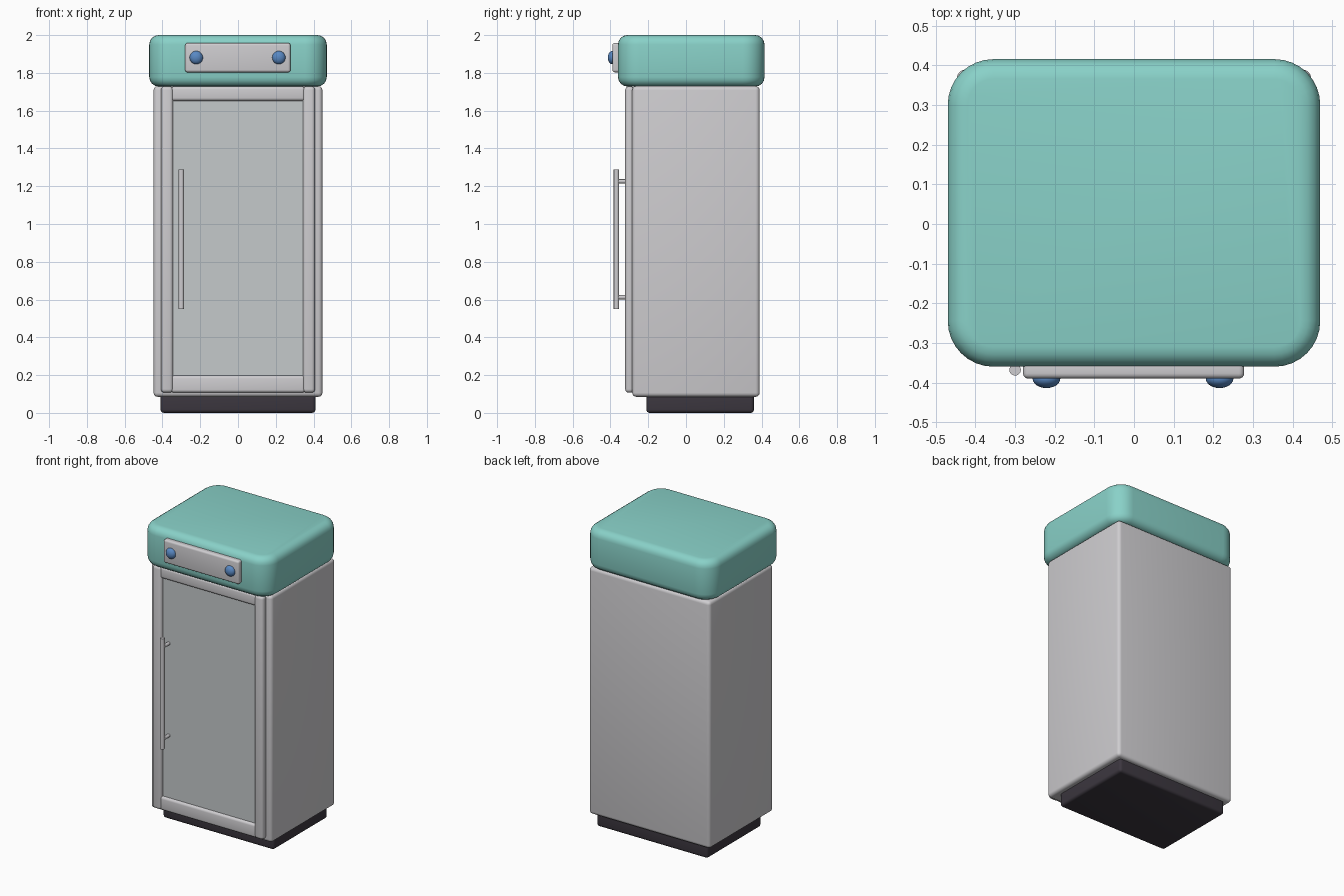
import bpy
import bmesh
import math
from mathutils import Vector, Matrix

cube = bpy.data.objects.get("Cube")
if cube:
    bpy.data.objects.remove(cube, do_unlink=True)


def material(name, rgb):
    m = bpy.data.materials.new(name)
    m.use_nodes = True
    m.diffuse_color = (*rgb, 1)
    m.node_tree.nodes["Principled BSDF"].inputs["Base Color"].default_value = (*rgb, 1)
    return m


TEAL = material("teal enamel", (0.25, 0.64, 0.58))
METAL = material("light grey metal", (0.62, 0.61, 0.63))
PANEL = material("cool grey panel", (0.56, 0.59, 0.60))
DARK = material("dark plinth", (0.045, 0.038, 0.05))
BLUE = material("blue knob", (0.10, 0.25, 0.55))


def finish(name, bm, mat):
    bmesh.ops.recalc_face_normals(bm, faces=bm.faces)
    mesh = bpy.data.meshes.new(name)
    bm.to_mesh(mesh)
    bm.free()
    ob = bpy.data.objects.new(name, mesh)
    bpy.context.collection.objects.link(ob)
    mesh.materials.append(mat)
    bpy.ops.object.select_all(action="DESELECT")
    ob.select_set(True)
    bpy.context.view_layer.objects.active = ob
    bpy.ops.object.shade_smooth_by_angle(angle=math.radians(40))


def is_upright(edge):
    return abs(edge.verts[0].co.z - edge.verts[1].co.z) > 0.001


def box(name, x, y, z, mat, rim=0.0, corner=0.0):
    """Box between (min, max) pairs; corner rounds upright edges, rim the rest."""
    bm = bmesh.new()
    lo, hi = (Vector(p) for p in zip(x, y, z))
    size = Matrix.Diagonal((*(hi - lo), 1))
    bmesh.ops.create_cube(bm, size=1, matrix=Matrix.Translation((lo + hi) / 2) @ size)
    if corner:
        bmesh.ops.bevel(bm, geom=[e for e in bm.edges if is_upright(e)],
                        offset=corner, segments=8, profile=0.5, affect="EDGES")
    if rim:
        edges = [e for e in bm.edges if not (corner and is_upright(e))]
        bmesh.ops.bevel(bm, geom=edges, offset=rim, segments=4,
                        profile=0.5, affect="EDGES", clamp_overlap=True)
    finish(name, bm, mat)


def rod(name, start, end, radius, mat):
    bm = bmesh.new()
    a, b = Vector(start), Vector(end)
    turn = (b - a).to_track_quat("Z", "Y").to_matrix().to_4x4()
    bmesh.ops.create_cone(bm, cap_ends=True, segments=20, radius1=radius,
                          radius2=radius, depth=(b - a).length,
                          matrix=Matrix.Translation((a + b) / 2) @ turn)
    finish(name, bm, mat)


# Plinth, cabinet and overhanging rounded top
box("plinth", (-0.41, 0.41), (-0.21, 0.36), (0, 0.12), DARK, 0.018)
box("cabinet", (-0.447, 0.447), (-0.285, 0.39), (0.085, 1.73), METAL, 0.022)
box("top_housing", (-0.47, 0.47), (-0.36, 0.416), (1.728, 2.0), TEAL, 0.05, 0.115)

# Door: two stiles, two rails and a recessed panel
for side, sx in (("right", -1), ("left", 1)):
    box(side + "_door_stile", sorted((sx * 0.343, sx * 0.408)), (-0.322, -0.275),
        (0.107, 1.728), METAL, 0.019)
for level, z in (("lower", (0.107, 0.198)), ("upper", (1.652, 1.728))):
    box(level + "_door_rail", (-0.355, 0.355), (-0.318, -0.275), z, METAL, 0.016)
box("door_panel", (-0.348, 0.348), (-0.302, -0.28), (0.15, 1.69), PANEL)

# Handle on two short posts
rod("door_handle", (-0.3, -0.368, 0.55), (-0.3, -0.368, 1.288), 0.0145, METAL)
for level, z in (("lower", 0.612), ("upper", 1.226)):
    rod(level + "_handle_post", (-0.3, -0.368, z), (-0.3, -0.295, z), 0.011, METAL)

# Control plate with two flattened knobs
box("control_plate", (-0.28, 0.278), (-0.39, -0.345), (1.803, 1.958), METAL, 0.013)
for side, x in (("right", -0.221), ("left", 0.216)):
    bm = bmesh.new()
    shape = Matrix.Diagonal((0.035, 0.024, 0.035, 1))
    bmesh.ops.create_uvsphere(bm, u_segments=24, v_segments=16, radius=1,
                              matrix=Matrix.Translation((x, -0.39, 1.881)) @ shape)
    finish(side + "_knob", bm, BLUE)
